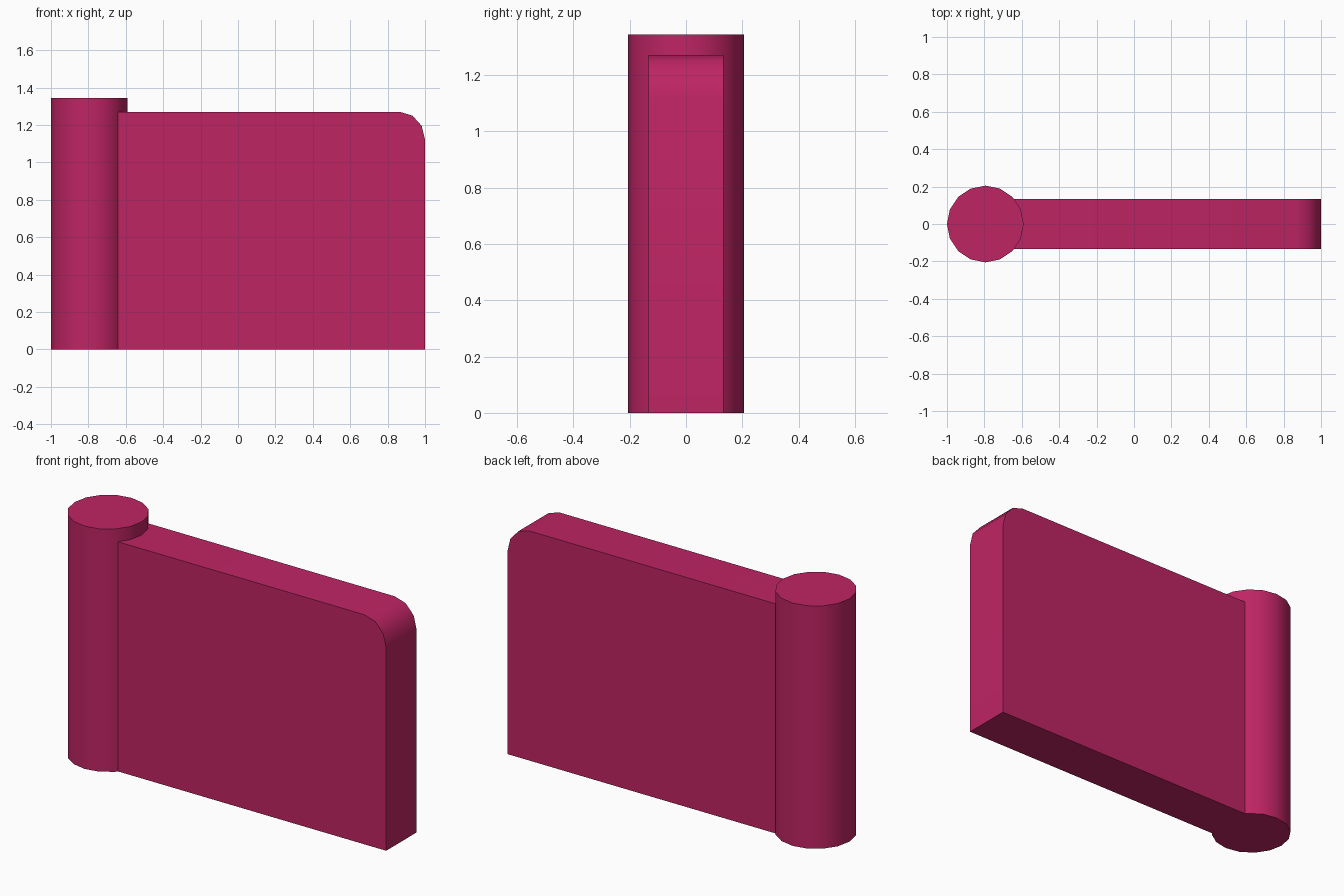
import bpy, bmesh, math

if "Cube" in bpy.data.objects:
    bpy.data.objects.remove(bpy.data.objects["Cube"])

mat = bpy.data.materials.new("raspberry")
mat.diffuse_color = (0.52, 0.018, 0.127, 1)
mat.use_nodes = True
mat.node_tree.nodes["Principled BSDF"].inputs["Base Color"].default_value = mat.diffuse_color


def finish(obj):
    obj.data.materials.append(mat)
    bpy.ops.object.select_all(action='DESELECT')
    obj.select_set(True)
    bpy.context.view_layer.objects.active = obj
    bpy.ops.object.shade_smooth_by_angle(angle=math.radians(40))


# Upright round post
R, H = 0.205, 1.343
bpy.ops.mesh.primitive_cylinder_add(vertices=16, radius=R, depth=H,
                                    location=(-1 + R, 0, H / 2))
post = bpy.context.object
post.name = "round_post"
finish(post)

# Flat panel with one rounded top corner, its inner end buried in the post
TOP, HALF = 1.27, 0.133
RX, RZ = 0.134, 0.15
profile = [(-0.72, 0), (1, 0)]
for i in range(4):
    a = math.radians(30 * i)
    profile.append((1 - RX + RX * math.cos(a), TOP - RZ + RZ * math.sin(a)))
profile.append((-0.72, TOP))

bm = bmesh.new()
face = bm.faces.new([bm.verts.new((x, -HALF, z)) for x, z in profile])
ext = bmesh.ops.extrude_face_region(bm, geom=[face], use_keep_orig=True)
bmesh.ops.translate(bm, vec=(0, 2 * HALF, 0),
                    verts=[v for v in ext["geom"] if isinstance(v, bmesh.types.BMVert)])
bmesh.ops.recalc_face_normals(bm, faces=bm.faces)
mesh = bpy.data.meshes.new("panel")
bm.to_mesh(mesh)
bm.free()
panel = bpy.data.objects.new("panel", mesh)
bpy.context.collection.objects.link(panel)
finish(panel)
